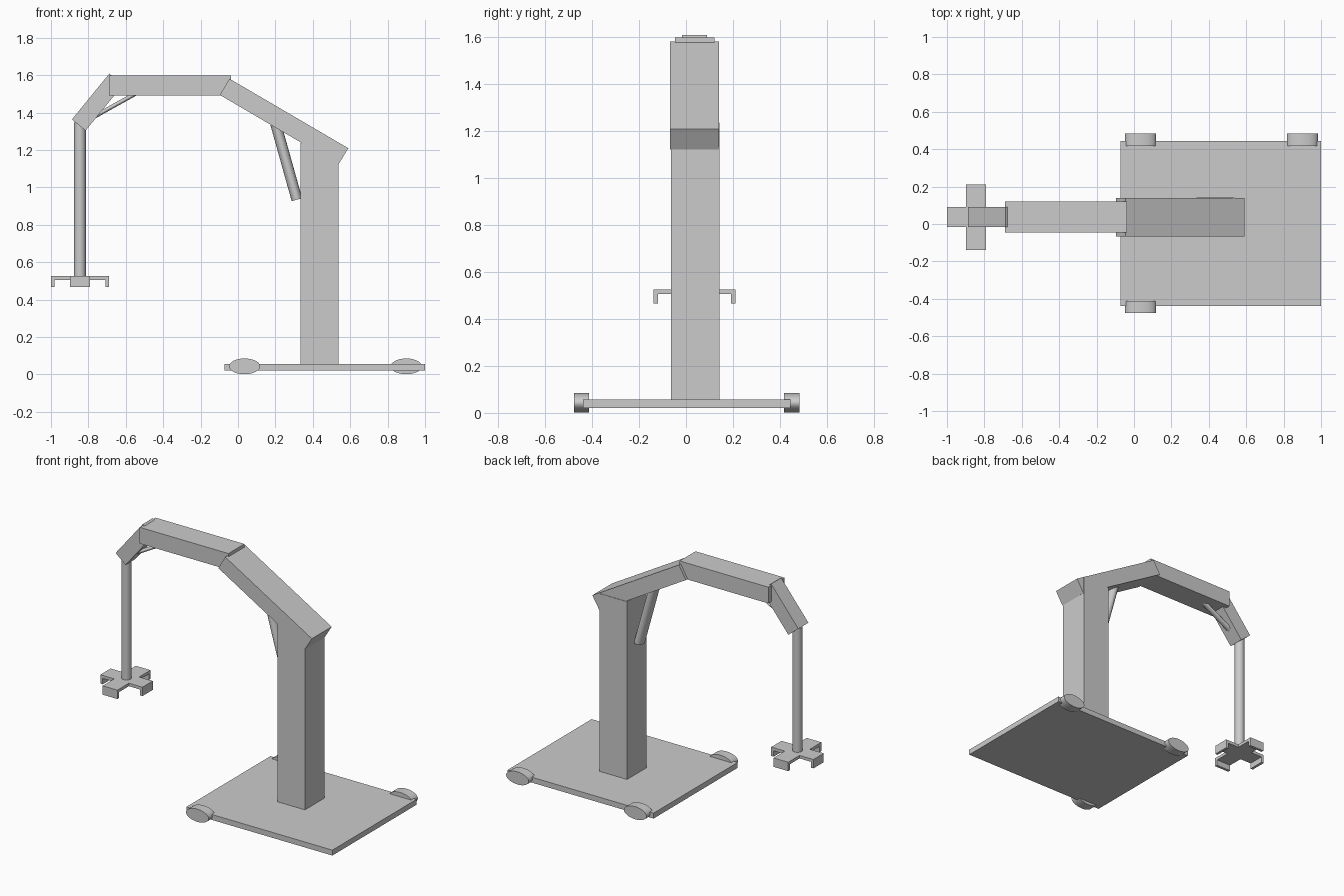
import bpy, bmesh, math
from mathutils import Vector, Matrix

if "Cube" in bpy.data.objects:
    bpy.data.objects.remove(bpy.data.objects["Cube"])

YC = 0.037  # centre line of the crane


def finish(name, bm, smooth=False):
    bmesh.ops.recalc_face_normals(bm, faces=bm.faces)
    me = bpy.data.meshes.new(name)
    bm.to_mesh(me)
    bm.free()
    ob = bpy.data.objects.new(name, me)
    bpy.context.collection.objects.link(ob)
    if smooth:
        bpy.ops.object.select_all(action='DESELECT')
        ob.select_set(True)
        bpy.context.view_layer.objects.active = ob
        bpy.ops.object.shade_smooth_by_angle(angle=math.radians(35))
    return ob


def prism(name, pts, y0, y1):
    """Extrude an x/z outline from y0 to y1."""
    bm = bmesh.new()
    face = bm.faces.new([bm.verts.new((x, y0, z)) for x, z in pts])
    ext = bmesh.ops.extrude_face_region(bm, geom=[face])['geom']
    bmesh.ops.translate(bm, vec=(0, y1 - y0, 0),
                        verts=[g for g in ext if isinstance(g, bmesh.types.BMVert)])
    return finish(name, bm)


def box(name, x0, x1, y0, y1, z0, z1):
    return prism(name, [(x0, z0), (x1, z0), (x1, z1), (x0, z1)], y0, y1)


def rod(name, a, b, r, ry):
    """Cylinder between two points, radius r in the x/z plane and ry along y."""
    a, b = Vector(a), Vector(b)
    z = (b - a).normalized()
    y = Vector((0, 1, 0)) if abs(z.y) < 0.9 else Vector((0, 0, 1))
    x = y.cross(z)
    rot = Matrix((x, y, z)).transposed().to_4x4()
    bm = bmesh.new()
    bmesh.ops.create_cone(bm, cap_ends=True, segments=48, radius1=1, radius2=1, depth=1,
                          matrix=Matrix.Translation((a + b) / 2) @ rot
                          @ Matrix.Diagonal((r, ry, (b - a).length, 1)))
    return finish(name, bm, True)


# Base plate with three oval wheels
box("base_plate", -0.073, 1.0, -0.438, 0.445, 0.02, 0.056)
for name, x, y0, y1 in (("wheel_front_left", 0.035, -0.477, -0.412),
                        ("wheel_back_left", 0.035, 0.418, 0.483),
                        ("wheel_back_right", 0.9, 0.418, 0.483)):
    rod(name, (x, y0, 0.043), (x, y1, 0.043), 0.083, 0.042)

# Column and arm segments
box("column", 0.333, 0.536, -0.063, 0.143, 0.05, 1.236)
prism("lower_arm", [(-0.097, 1.494), (-0.046, 1.581), (0.59, 1.209), (0.537, 1.122)],
      -0.068, 0.14)
box("middle_arm", -0.69, -0.038, -0.046, 0.121, 1.49, 1.598)
prism("end_arm", [(-0.688, 1.608), (-0.888, 1.363), (-0.815, 1.303), (-0.615, 1.548)],
      -0.016, 0.09)

# Braces
rod("lower_brace", (0.315, YC, 0.934), (0.2, YC, 1.345), 0.029, 0.04)
rod("upper_brace", (-0.77, YC, 1.377), (-0.54, YC, 1.505), 0.011, 0.02)

# Hanging rod and four-way gripper
rod("hanging_rod", (-0.845, YC, 0.515), (-0.845, YC, 1.346), 0.031, 0.031)
cx, w, t, zb, zt = -0.844, 0.054, 0.018, 0.466, 0.525
bm = bmesh.new()
hook = [(0.053, zt), (0, zt), (0, zt - 0.02), (0.053, zt - 0.02)]


def grip_arm(name, reach, angle):
    pts = [(0, zt), (reach, zt), (reach, zb), (reach - t, zb),
           (reach - t, zt - 0.02), (0, zt - 0.02)]
    ob = prism(name, pts, -w, w)
    ob.data.transform(Matrix.Translation((cx, YC, 0)) @ Matrix.Rotation(angle, 4, 'Z'))


bm.free()
for i, reach in enumerate((0.154, 0.173, 0.156, 0.175)):
    grip_arm("gripper_arm_%d" % (i + 1), reach, i * math.pi / 2)
